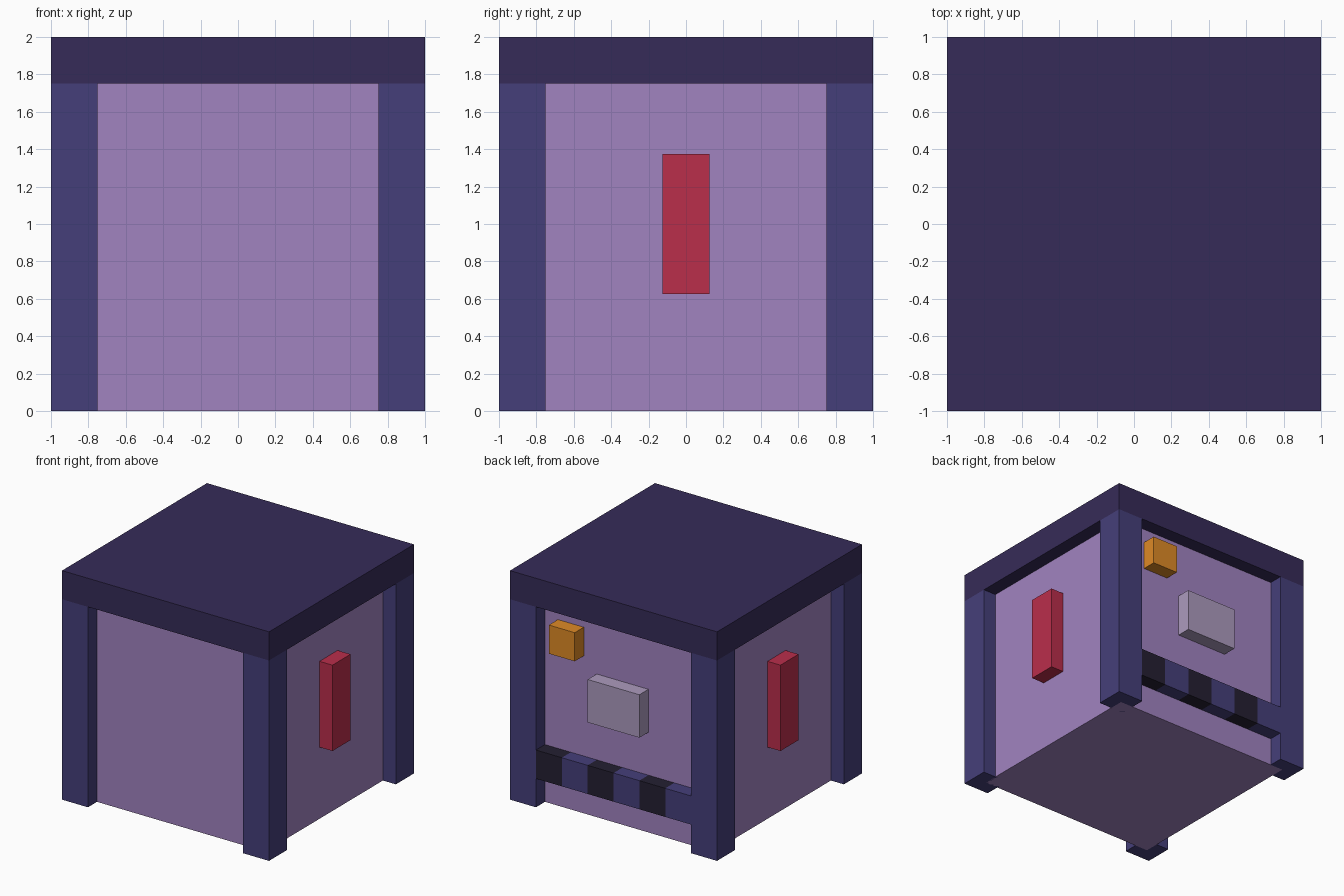
import bpy

if "Cube" in bpy.data.objects:
    bpy.data.objects.remove(bpy.data.objects["Cube"])


def material(name, r, g, b):
    def lin(c):
        c /= 255
        return c / 12.92 if c <= 0.04045 else ((c + 0.055) / 1.055) ** 2.4
    m = bpy.data.materials.new(name)
    m.diffuse_color = (lin(r), lin(g), lin(b), 1)
    m.use_nodes = True
    m.node_tree.nodes["Principled BSDF"].inputs["Base Color"].default_value = m.diffuse_color
    return m


def box(name, x, y, z, mat):
    """Box from (min, max) pairs on each axis."""
    spans = (x, y, z)
    bpy.ops.mesh.primitive_cube_add(size=1, location=[(a + b) / 2 for a, b in spans])
    ob = bpy.context.object
    ob.name = name
    ob.scale = [b - a for a, b in spans]
    bpy.ops.object.transform_apply(location=False, rotation=False, scale=True)
    ob.data.materials.append(mat)
    return ob


roof_mat = material("dark_purple", 54, 43, 88)
post_mat = material("indigo", 69, 63, 122)
wall_mat = material("lilac", 161, 131, 192)
red = material("red", 186, 46, 75)
orange = material("orange", 222, 138, 38)
grey = material("pale_grey", 172, 155, 190)
black = material("black", 36, 31, 50)

# Inset body and overhanging roof slab
box("body", (-0.875, 0.875), (-0.875, 0.875), (0, 1.75), wall_mat)
box("roof", (-1, 1), (-1, 1), (1.75, 2), roof_mat)

# Corner posts
for sx, xs in (("left", (-1, -0.75)), ("right", (0.75, 1))):
    for sy, ys in (("front", (-1, -0.75)), ("back", (0.75, 1))):
        box(f"{sy}_{sx}_post", xs, ys, (0, 1.75), post_mat)

# Red bar on each side
box("left_bar", (-1, -0.875), (-0.125, 0.125), (0.625, 1.375), red)
box("right_bar", (0.875, 1), (-0.125, 0.125), (0.625, 1.375), red)

# Back panel details
back = (0.875, 1)
box("back_button", (0.375, 0.625), back, (1.375, 1.625), orange)
box("back_plate", (-0.25, 0.25), back, (0.875, 1.25), grey)

# Striped rail across the back, black first on the right-hand (+x) end
for i in range(6):
    x1 = 0.75 - 0.25 * i
    box(f"rail_stripe_{i + 1}", (x1 - 0.25, x1), back, (0.25, 0.5),
        post_mat if i % 2 else black)
